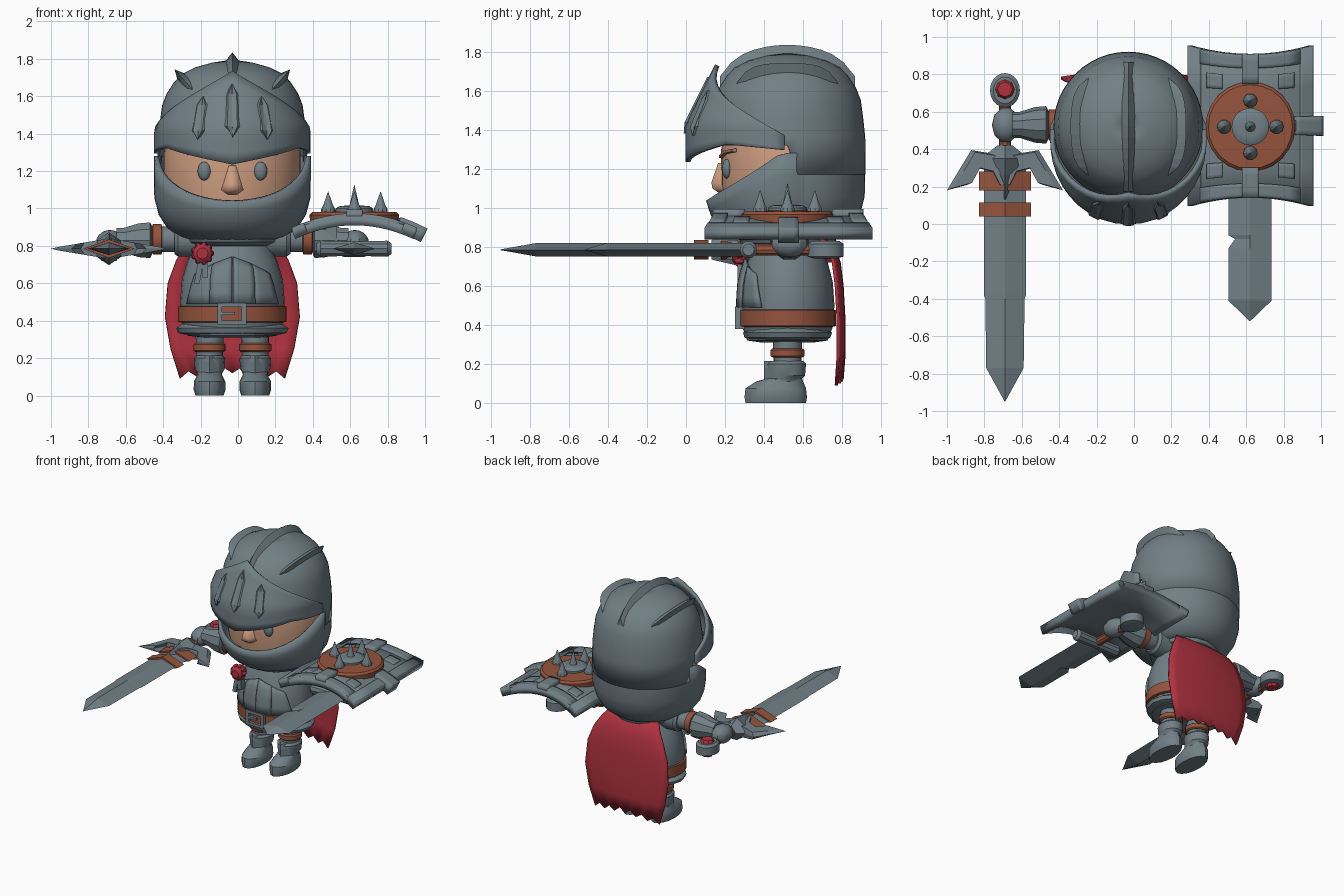
import bpy, bmesh, math
from math import sin, cos, pi, radians, sqrt

if "Cube" in bpy.data.objects:
    bpy.data.objects.remove(bpy.data.objects["Cube"])

CX, CY = -0.03, 0.52            # body axis


def material(name, rgb):
    m = bpy.data.materials.new(name)
    m.diffuse_color = (*rgb, 1)
    m.use_nodes = True
    m.node_tree.nodes["Principled BSDF"].inputs["Base Color"].default_value = m.diffuse_color
    return m


STEEL = material("steel", (0.165, 0.215, 0.24))
LEATHER = material("leather", (0.30, 0.088, 0.046))
RED = material("red_cloth", (0.43, 0.032, 0.05))
SKIN = material("skin", (0.62, 0.34, 0.22))
BROW = material("brow_brown", (0.40, 0.21, 0.13))


def loft(name, rings, mat, closed=True, caps=True, solid=0, smooth=32):
    """Skin a list of equal-length point rings."""
    bm = bmesh.new()
    rows = [[bm.verts.new(p) for p in r] for r in rings]
    n = len(rows[0])
    for a, b in zip(rows, rows[1:]):
        for i in range(n if closed else n - 1):
            j = (i + 1) % n
            bm.faces.new((a[i], a[j], b[j], b[i]))
    if caps and closed:
        bm.faces.new(rows[0][::-1])
        bm.faces.new(rows[-1])
    bmesh.ops.remove_doubles(bm, verts=bm.verts, dist=1e-5)
    bmesh.ops.recalc_face_normals(bm, faces=bm.faces)
    me = bpy.data.meshes.new(name)
    bm.to_mesh(me)
    bm.free()
    ob = bpy.data.objects.new(name, me)
    bpy.context.collection.objects.link(ob)
    me.materials.append(mat)
    if solid:
        s = ob.modifiers.new("thickness", 'SOLIDIFY')
        s.thickness, s.offset = solid, 0
    bpy.ops.object.select_all(action='DESELECT')
    ob.select_set(True)
    bpy.context.view_layer.objects.active = ob
    if smooth:
        bpy.ops.object.shade_smooth_by_angle(angle=radians(smooth))
    return ob


def lathe(name, prof, c, mat, axis='z', sy=1.0, n=20, **kw):
    """Revolve (radius, offset) pairs around an axis through c."""
    rings = []
    for r, h in prof:
        ring = []
        for i in range(n):
            p, q = r * cos(2 * pi * i / n), r * sy * sin(2 * pi * i / n)
            d = {'z': (p, q, h), 'x': (h, p, q), 'y': (p, h, q)}[axis]
            ring.append([c[k] + d[k] for k in range(3)])
        rings.append(ring)
    return loft(name, rings, mat, **kw)


def ball(name, c, s, mat, n=16):
    prof = [(max(s[0] * sin(pi * k / 10), 1e-6), -s[2] * cos(pi * k / 10)) for k in range(11)]
    return lathe(name, prof, c, mat, sy=s[1] / s[0], n=n)


def box(name, x0, x1, y0, y1, z0, z1, mat):
    return loft(name, [[(x0, y0, z), (x1, y0, z), (x1, y1, z), (x0, y1, z)] for z in (z0, z1)], mat, smooth=0)


def lerp(tab, t):
    for (a, p), (b, q) in zip(tab, tab[1:]):
        if t <= b:
            return p + (q - p) * max(0, t - a) / (b - a)
    return tab[-1][1]


def around(a, r, z, k=1.0):
    return (CX + r * sin(a), CY - r * k * cos(a), z)


# ---- Helmet ----
HELM = [(0.84, 0.2), (0.87, 0.28), (0.93, 0.345), (1.03, 0.383), (1.17, 0.385), (1.32, 0.385), (1.4, 0.38),
        (1.55, 0.36), (1.64, 0.325), (1.71, 0.26), (1.75, 0.18), (1.775, 0.08), (1.785, 0.001)]
ANG = [radians(-180 + 7.5 * i) for i in range(48)]


def rim(a):
    return 1.04 + 0.24 * min(1, abs(a) / radians(85)) ** 1.9


def brow_line(a):
    return 1.17 if abs(a) > radians(95) else 1.32


levels = [0, .06, .15, .3, .5, .75, 1]
loft("chin_guard", [[around(a, lerp(HELM, 0.84 + (rim(a) - 0.84) * v) + 0.022 * (abs(a) < 1.6), 0.84 + (rim(a) - 0.84) * v)
                     for a in ANG] for v in levels], STEEL, caps=False, solid=0.025)
dome = [[around(a, lerp(HELM, brow_line(a)) + 0.006, brow_line(a)) for a in ANG]]
dome += [[around(a, lerp(HELM, z) + 0.006, z) for a in ANG]
         for z in (1.36, 1.45, 1.55, 1.61, 1.67, 1.71, 1.745, 1.77, 1.785)]
loft("helmet_dome", dome, STEEL, caps=False, solid=0.02)
lathe("neck_ring", [(0.2, 0.8), (0.24, 0.82), (0.26, 0.87), (0.22, 0.9)], (CX, CY, 0), STEEL)


def visor_point(a, z, lift=0.0):
    c = max(0, cos(a))
    r = 0.405 + 0.105 * c ** 1.5 - max(0, z - 1.43) * (0.25 + 0.25 * c) + lift
    return around(a, r, z)


vrows = []
for k in range(9):
    row = []
    for i in range(-11, 12):
        a = radians(i * 8)
        lo = 1.235 + 0.09 * min(1, abs(i) / 6) - 0.03 * max(0, abs(i) - 6) / 5
        hi = 1.73 - 0.36 * abs(i) / 11
        row.append(visor_point(a, lo + (hi - lo) * k / 8))
    vrows.append(row)
loft("visor", vrows, STEEL, closed=False, solid=0.025)
# raised pointed visor slots
for i, (deg, z0, z1) in enumerate([(-21, 1.37, 1.6), (0, 1.38, 1.67), (21, 1.37, 1.6)]):
    a, rows = radians(deg), []
    for t, w in [(0, .001), (.2, .085), (.8, .085), (1, .001)]:
        z = z0 + (z1 - z0) * t
        rows.append([visor_point(a + w * s, z, l) for s, l in ((-1, .005), (-.6, .022), (0, .013), (.6, .022), (1, .005))])
    loft(f"visor_slot_{i}", rows, STEEL, closed=False, smooth=0)


# crest fins: triangular ridges running front to back, tilted sideways
def fin(name, tilt, length, base, k, h, hw):
    rings = []
    for i in range(13):
        u = -1 + i / 6
        rho = base * sqrt(1 - (k * u) ** 2)
        low = rho - 0.03 - 0.09 * u * u
        pts = [(-hw, low), (0, rho + h * (1 - u ** 6)), (hw, low)]
        rings.append([(CX + s * cos(tilt) + r * sin(tilt), CY + length * u, 1.4 - s * sin(tilt) + r * cos(tilt))
                      for s, r in pts])
    loft(name, rings, STEEL, smooth=0)


fin("crest_middle", 0, 0.345, 0.385, 0.7, 0.05, 0.062)
for s in (-1, 1):
    fin(f"crest_side_{s}", s * radians(42), 0.26, 0.372, 0.5, 0.09, 0.06)

# ---- Face ----
lathe("head", [(0.26, 0.93), (0.345, 1.0), (0.365, 1.12), (0.365, 1.3), (0.33, 1.45)], (CX, CY, 0), SKIN, sy=0.93, n=32)
loft("nose", [[(CX - w, 0.2, z), (CX - w * .5, y, z), (CX + w * .5, y, z), (CX + w, 0.2, z)]
              for z, w, y in ((1.075, .03, .17), (1.1, .065, .135), (1.13, .055, .13), (1.23, .025, .165))], SKIN, smooth=80)
for s in (-1, 1):
    ball(f"eye_{s}", (CX + s * 0.15, 0.21, 1.2), (0.036, 0.025, 0.05), STEEL)
    loft(f"brow_{s}", [[(CX + s * x, y, z - .009), (CX + s * x, y - .025, z - .007), (CX + s * x, y - .025, z + .007),
                        (CX + s * x, y, z + .009)] for x, y, z in ((.07, .195, 1.262), (.15, .215, 1.285), (.24, .26, 1.295))], BROW)

# ---- Torso ----
TORSO = [(0.31, 0.16), (0.32, 0.24), (0.39, 0.27), (0.5, 0.28), (0.62, 0.27), (0.72, 0.24), (0.8, 0.2), (0.86, 0.17)]
lathe("torso", [(r, z) for z, r in TORSO], (CX, CY, 0), STEEL, sy=0.86, n=28)
lathe("skirt_lip", [(0.25, 0.325), (0.29, 0.335), (0.30, 0.36), (0.265, 0.385)], (CX, CY, 0), STEEL, sy=0.76, n=16)
lathe("belt", [(0.27, 0.39), (0.29, 0.395), (0.29, 0.475), (0.27, 0.48)], (CX, CY, 0), LEATHER, sy=0.86, n=28)
# buckle frame and tongue
for i, (x0, x1, z0, z1) in enumerate([(-.11, -.085, .38, .495), (.02, .045, .38, .495), (-.085, .02, .38, .402),
                                      (-.085, .02, .473, .495), (-.085, -.02, .43, .447)]):
    box(f"buckle_{i}", x0, x1, 0.252, 0.30, z0, z1, STEEL)
# overlapping breast plates on the chest
for s in (-1, 1):
    for i, (a0, a1, zt, lift) in enumerate([(0.01, 0.42, 0.74, .016), (0.42, 1.0, 0.7, .006)]):
        rows = []
        for k in range(5):
            z = 0.49 + (zt - 0.49) * k / 4
            rows.append([around(s * (a0 + (a1 - a0) * (1 - .1 * k * i) * j / 4), lerp(TORSO, z) + lift, z - .04 * (k == 4) * j / 4, 0.87)
                         for j in range(5)])
        loft(f"breast_plate_{s}_{i}", rows, STEEL, closed=False, solid=0.016)
# rosette with ribbon tails
lathe("rosette", [(0.03, -0.05), (0.05, -0.035), (0.055, 0.0), (0.04, 0.04)], (-0.19, 0.285, 0.76), RED, 'y', n=12)
for i in range(9):
    t = 2 * pi * i / 9
    ball(f"rosette_petal_{i}", (-0.19 + .047 * cos(t), 0.275, 0.76 + .047 * sin(t)), (.016, .03, .016), RED, 6)
for i, x in enumerate((-0.225, -0.2)):
    loft(f"ribbon_{i}", [[(x + d, .265, z), (x + d + .03, .265, z), (x + d + .03, .31, z), (x + d, .31, z)]
                         for z, d in ((.6 + .03 * i, -.01 + .02 * i), (.71, .01))], STEEL, smooth=0)

# ---- Cape ----
crows = []
for k, (z, hw, y) in enumerate([(.86, .2, .70), (.8, .25, .755), (.72, .30, .785), (.6, .345, .80), (.42, .36, .81),
                                (.25, .33, .81), (.09, .28, .80)]):
    crows.append([(CX + hw * u / 6, y - .03 * (u / 6) ** 2, z + (.035 * (u % 2) + .03 * (1 - abs(u) / 6)) * (k == 6))
                  for u in range(-6, 7)])
loft("cape", crows, RED, closed=False, solid=0.016)

# ---- Legs, arms and hands, mirrored about the body axis ----
for s in (-1, 1):
    lx = CX + s * 0.122
    lathe(f"leg_{s}", [(0.07, 0.15), (0.075, 0.35)], (lx, CY, 0), STEEL)
    lathe(f"leg_band_{s}", [(.075, .232), (.086, .24), (.086, .272), (.075, .28)], (lx, CY, 0), LEATHER)
    boot = [(0, .075, .155, .46), (.03, .085, .16, .46), (.075, .084, .155, .46), (.11, .066, .12, .48), (.125, .07, .09, .505),
            (.14, .08, .095, .515), (.2, .084, .1, .515), (.215, .07, .085, .515)]
    loft(f"boot_{s}", [[(lx + a * cos(pi * i / 8), y + b * sin(pi * i / 8), z) for i in range(16)] for z, a, b, y in boot], STEEL)
    loft(f"shin_plate_{s}", [[(lx - w, .44, z), (lx, .40, z), (lx + w, .44, z)] for z, w in ((.12, .05), (.18, .05), (.215, .03))],
         STEEL, smooth=0)

    def arm(name, prof, mat, z=0.835, n=14):
        lathe(f"{name}_{s}", [(r, s * h) for r, h in prof], (CX, CY + .01, z), mat, 'x', n=n)
    arm("pauldron", [(.06, .15), (.095, .18), (.095, .29), (.08, .31)], STEEL)
    arm("upper_arm", [(.07, .3), (.07, .45)], STEEL)
    arm("arm_band", [(.07, .375), (.083, .38), (.083, .425), (.07, .43)], LEATHER)
    arm("gauntlet", [(.08, .43), (.1, .44), (.095, .5), (.07, .58), (.07, .62)], STEEL, .83, 10)
    ball(f"fist_{s}", (CX + s * .655, CY + .01, .815), (.075, .095, .07), STEEL, 10)


# ---- Swords: x centre, tip, shoulder, notch depth ----
def diamond(x, y, z, w, h, cut=0.0):
    return [(x - w + cut, y, z), (x, y, z + h), (x + w, y, z), (x, y, z - h)]


ZS = 0.785
for name, x, stations in (
        ("long_sword", -0.69, [(-.95, .001, 0), (-.77, .1, 0), (-.4, .105, 0), (-.38, .112, 0), (.3, .112, 0)]),
        ("short_sword", 0.62, [(-.52, .001, 0), (-.41, .115, 0), (-.13, .115, 0), (-.08, .115, .035),
                               (-.06, .115, 0), (.3, .115, 0)])):
    loft(name + "_blade", [diamond(x, y, ZS, w, .034 if w > .01 else .002, c) for y, w, c in stations], STEEL, smooth=0)
    lathe(name + "_grip", [(.032, .3), (.032, .68)], (x, 0, ZS), LEATHER, 'y', n=10)
    lathe(name + "_pommel", [(.05, -.045), (.08, -.035), (.08, .03), (.062, .045)], (x, .715, ZS), STEEL, sy=1.15)

# long sword: pommel gem, blade wraps and winged guard
lathe("pommel_gem", [(.04, -.065), (.055, -.04), (.055, .04), (.04, .065)], (-0.69, .72, ZS), RED, n=8, smooth=0)
for i, (y0, y1) in enumerate([(.04, .115), (.18, .28)]):
    loft(f"blade_wrap_{i}", [diamond(-.69, y, ZS, .138, .05) for y in (y0, y1)], LEATHER, smooth=0)
half = [(0.03, .2), (.07, .28), (.15, .3), (.2, .21), (.31, .18), (.25, .28), (.18, .395), (.06, .375)]
outline = half + [(-u, y) for u, y in half[::-1]]
loft("winged_guard", [[(-.69 + u * k, .3 + (y - .3) * k, ZS + z * (1 - 2.7 * abs(u))) for u, y in outline]
                      for z, k in ((-.055, .88), (0, 1), (.055, .88))], STEEL, smooth=0)
loft("guard_boss", [diamond(-.69, y, ZS, w, h) for y, w, h in
                    ((.13, .01, .05), (.26, .06, .08), (.35, .13, .088), (.42, .04, .05))], STEEL, smooth=0)
# short sword: plain rounded guard
lathe("short_guard", [(.03, -.2), (.045, -.18), (.04, 0), (.045, .18), (.03, .2)], (.62, .32, ZS), STEEL, 'x', n=10)


# ---- Shield: curved plate with patches lying on it ----
def patch(name, u0, u1, v0, v1, lift, thick, mat=STEEL, n=8):
    rows = []
    for j in range(5):
        v = v0 + (v1 - v0) * j / 4
        us = [u0 + (u1 - u0) * i / n for i in range(n + 1)]
        rows.append([(.622 + .325 * u, .525 + v * (.385 + .045 * u * u), .935 - .075 * u * u + lift) for u in us])
    return loft(name, rows, mat, closed=False, solid=thick)


patch("shield_plate", -1, 1, -1, 1, 0, .05, n=14)
for s in (-1, 1):
    patch(f"shield_rim_x_{s}", s * .8, s * 1.0, -1, 1, .012, .055)
    patch(f"shield_rim_y_{s}", -.8, .8, s * .8, s * .99, .012, .055)
    patch(f"shield_clamp_{s}", -.13, .13, s * .58, s * 1.0, .03, .06)
    for t in (-1, 1):
        patch(f"shield_corner_{s}_{t}", s * .45, s * .7, t * .5, t * .7, .01, .05)
patch("shield_side_clamp", .72, 1.15, -.12, .12, .02, .08)
lathe("shield_disc", [(.235, .918), (.24, .965), (.225, .98), (.1, .985)], (.622, .52, 0), LEATHER, n=24)
lathe("shield_boss", [(.1, .97), (.1, 1.0), (.08, 1.012), (.05, 1.015)], (.622, .52, 0), STEEL)
patch("shield_cross_strap", .2, .75, -.07, .07, .045, .02)
spikes = [(0, 0, 1.125)] + [(.14 * cos(k * pi / 2), .14 * sin(k * pi / 2), 1.09) for k in range(4)]
for i, (dx, dy, top) in enumerate(spikes):
    lathe(f"shield_spike_{i}", [(.038, .96), (.038, .995), (.025, 1.02), (.001, top)], (.622 + dx, .52 + dy, 0), STEEL, n=10)
# bracket joining the shield to the forearm
box("shield_bracket", .47, .53, .45, .61, .83, .92, STEEL)
